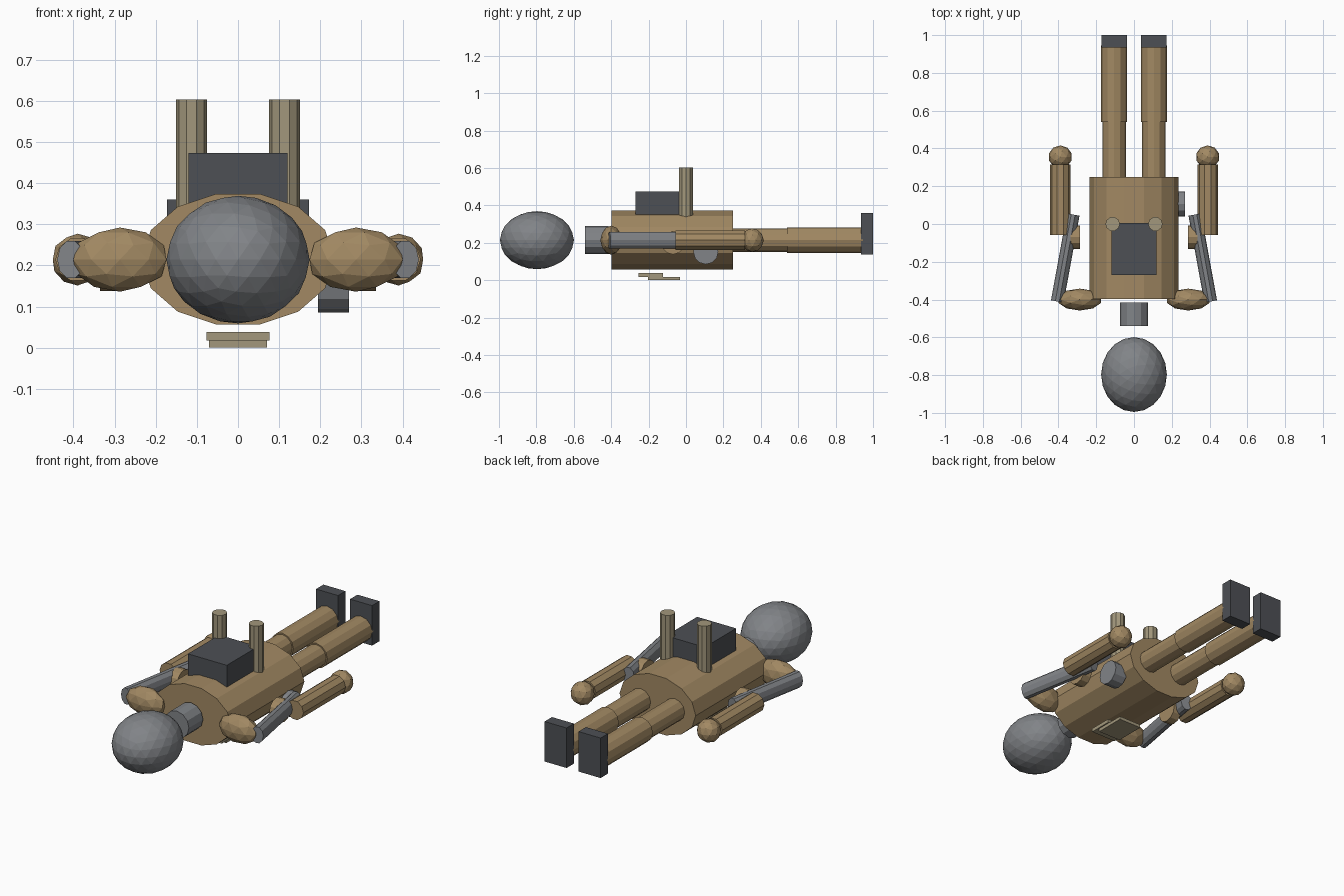
import bpy, bmesh
from math import pi
from mathutils import Matrix, Vector

if "Cube" in bpy.data.objects:
    bpy.data.objects.remove(bpy.data.objects["Cube"])

def material(name, rgb):
    m = bpy.data.materials.new(name)
    m.diffuse_color = (*rgb, 1)
    m.use_nodes = True
    m.node_tree.nodes["Principled BSDF"].inputs["Base Color"].default_value = m.diffuse_color
    return m

TAN = material("tan", (0.36, 0.25, 0.125))
PALE = material("pale_tan", (0.36, 0.31, 0.2))
DARK = material("dark_grey", (0.075, 0.08, 0.09))
GREY = material("mid_grey", (0.22, 0.23, 0.245))
MID = 0.214  # height of the body's centre line

def finish(name, bm, mat):
    bmesh.ops.recalc_face_normals(bm, faces=bm.faces)
    me = bpy.data.meshes.new(name)
    bm.to_mesh(me)
    bm.free()
    me.materials.append(mat)
    ob = bpy.data.objects.new(name, me)
    bpy.context.collection.objects.link(ob)
    return ob

def tube(name, p0, p1, r_side, r_up, sides, mat):
    """Elliptical prism from p0 to p1, with a corner on its side axis."""
    p0, p1 = Vector(p0), Vector(p1)
    d = p1 - p0
    axis = d.normalized()
    ref = Vector((0, 0, 1)) if abs(axis.z) < 0.9 else Vector((0, 1, 0))
    side = axis.cross(ref).normalized()
    up = side.cross(axis)
    rot = Matrix((side, up, axis)).transposed().to_4x4()
    bm = bmesh.new()
    bmesh.ops.create_cone(bm, cap_ends=True, segments=sides, radius1=1, radius2=1, depth=1,
                          matrix=Matrix.Rotation(pi / 2, 4, 'Z'))
    bm.transform(Matrix.Translation((p0 + p1) / 2) @ rot
                 @ Matrix.Diagonal((r_side, r_up, d.length, 1)))
    return finish(name, bm, mat)

def ball(name, c, r, sub, mat):
    bm = bmesh.new()
    bmesh.ops.create_icosphere(bm, subdivisions=sub, radius=1)
    bm.transform(Matrix.Translation(c) @ Matrix.Diagonal((*r, 1)))
    return finish(name, bm, mat)

def box(name, lo, hi, mat):
    lo, hi = Vector(lo), Vector(hi)
    bm = bmesh.new()
    bmesh.ops.create_cube(bm, size=1)
    bm.transform(Matrix.Translation((lo + hi) / 2) @ Matrix.Diagonal((*(hi - lo), 1)))
    return finish(name, bm, mat)

# Head, neck and torso
ball("head", (0, -0.797, MID), (0.174, 0.198, 0.155), 3, GREY)
tube("neck", (0, -0.54, MID), (0, -0.415, MID), 0.075, 0.075, 12, GREY)
tube("torso", (0, -0.397, MID + 0.001), (0, 0.25, MID + 0.001), 0.235, 0.163, 14, TAN)

# Back pack, chest plates and hip pouch
box("back_pack", (-0.12, -0.27, 0.33), (0.12, 0.006, 0.473), DARK)
box("chest_plate_upper", (-0.077, -0.253, 0.018), (0.077, -0.122, 0.038), PALE)
box("chest_plate_lower", (-0.07, -0.204, 0), (0.07, -0.032, 0.018), PALE)
tube("hip_pouch", (0.195, 0.106, 0.152), (0.27, 0.106, 0.152), 0.067, 0.067, 12, GREY)

for s, tag in ((-1, "left"), (1, "right")):
    # Back tanks
    tube("back_tank_" + tag, (s * 0.113, 0, 0.33), (s * 0.113, 0, 0.603), 0.038, 0.038, 10, PALE)
    # Arm
    ball("shoulder_" + tag, (s * 0.287, -0.4, MID), (0.119, 0.058, 0.078), 2, TAN)
    tube("upper_arm_" + tag, (s * 0.406, -0.41, MID), (s * 0.322, 0.05, MID), 0.034, 0.047, 10, GREY)
    tube("elbow_pad_" + tag, (s * 0.285, -0.07, 0.2), (s * 0.335, -0.07, 0.2), 0.062, 0.062, 12, TAN)
    tube("forearm_" + tag, (s * 0.39, -0.057, MID), (s * 0.39, 0.315, MID), 0.054, 0.054, 10, TAN)
    ball("hand_" + tag, (s * 0.39, 0.355, MID), (0.063, 0.061, 0.063), 2, TAN)
    # Leg
    tube("thigh_" + tag, (s * 0.105, 0.2, MID), (s * 0.105, 0.55, MID), 0.062, 0.062, 12, TAN)
    tube("shin_" + tag, (s * 0.105, 0.54, MID), (s * 0.105, 0.945, MID), 0.069, 0.069, 12, TAN)
    box("foot_" + tag, (s * 0.105 - 0.068, 0.935, 0.137), (s * 0.105 + 0.068, 1.0, 0.36), DARK)
